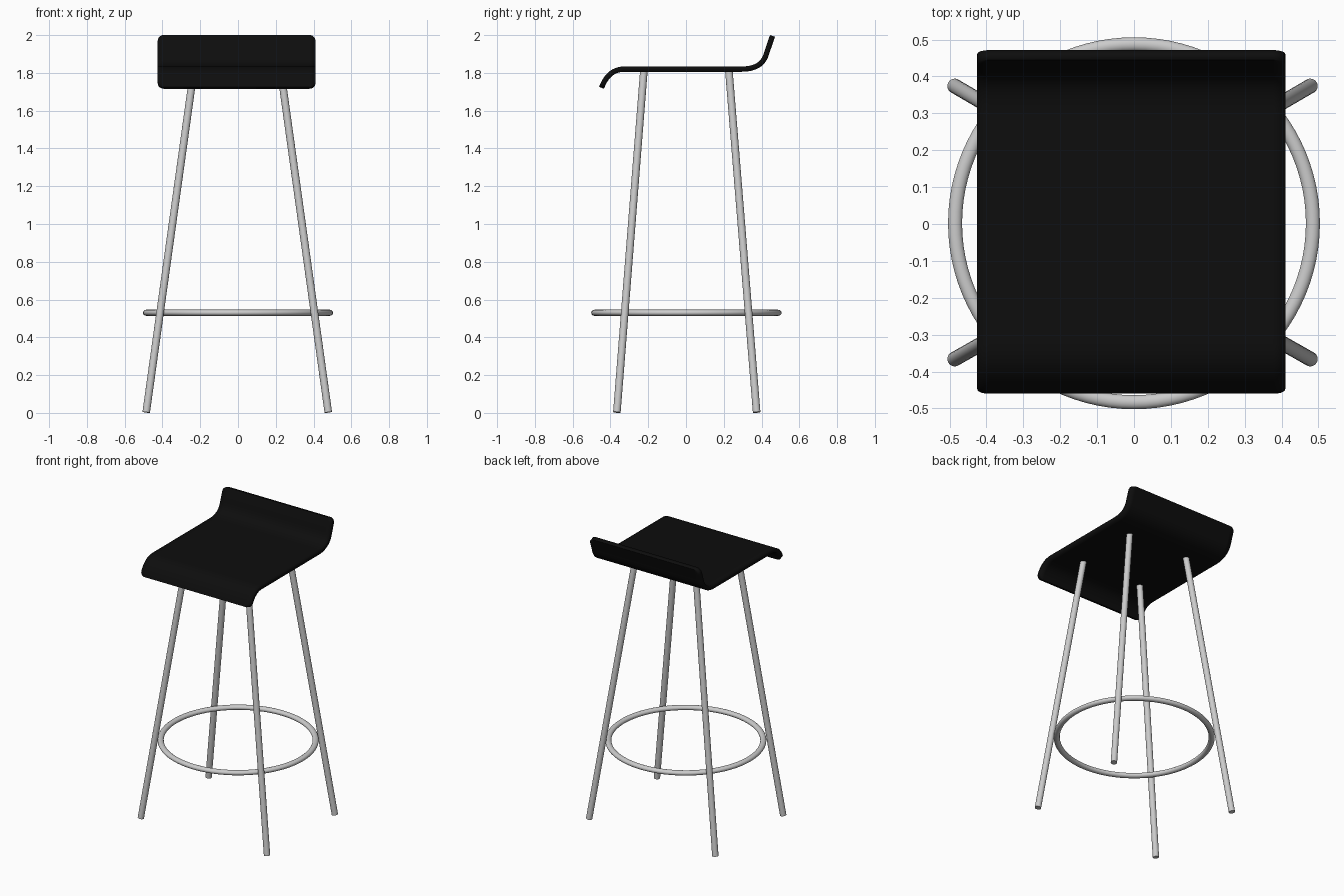
import bpy, bmesh, math
from mathutils import Vector

if "Cube" in bpy.data.objects:
    bpy.data.objects.remove(bpy.data.objects["Cube"])

black = bpy.data.materials.new("black_seat")
black.diffuse_color = (0.004, 0.004, 0.004, 1)
black.use_nodes = True
black.node_tree.nodes["Principled BSDF"].inputs["Base Color"].default_value = black.diffuse_color


def smooth(ob, angle=40):
    bpy.ops.object.select_all(action='DESELECT')
    ob.select_set(True)
    bpy.context.view_layer.objects.active = ob
    bpy.ops.object.shade_smooth_by_angle(angle=math.radians(angle))


def quad_bezier(a, b, c, n=14):
    a, b, c = Vector(a), Vector(b), Vector(c)
    return [a * (1 - t) ** 2 + b * 2 * t * (1 - t) + c * t * t
            for t in (i / n for i in range(n + 1))]


# Seat: side profile (y, z) with a drooping front lip and an upturned back
profile = quad_bezier((-0.447, 1.721), (-0.412, 1.82), (-0.325, 1.82))
profile += quad_bezier((0.295, 1.82), (0.405, 1.82), (0.427, 1.905))
profile += [Vector((0.443, 1.952)), Vector((0.458, 1.996))]
dist = [0.0]
for p, q in zip(profile, profile[1:]):
    dist.append(dist[-1] + (q - p).length)
total = dist[-1]


def at(s):
    for i in range(len(dist) - 1):
        if s <= dist[i + 1] + 1e-9:
            return profile[i].lerp(profile[i + 1], (s - dist[i]) / (dist[i + 1] - dist[i]))
    return profile[-1]


# Rows get narrower near both ends to round the four corners
R, HALF, CX = 0.032, 0.4175, -0.0075
ends = [R * (1 - math.cos(math.radians(a))) for a in (0, 15, 30, 45, 60, 75, 90)]
stations = sorted(ends + [total - e for e in ends] + [d for d in dist if R + 0.004 < d < total - R - 0.004])
bm = bmesh.new()
rows = []
for s in stations:
    y, z = at(s)
    e = max(0.0, R - min(s, total - s))
    w = HALF - R + math.sqrt(max(0.0, R * R - e * e))
    xs = (-w, -(HALF - R), 0, HALF - R, w)
    rows.append([bm.verts.new((CX + x, y, z)) for x in xs])
for r0, r1 in zip(rows, rows[1:]):
    for i in range(4):
        bm.faces.new((r0[i], r0[i + 1], r1[i + 1], r1[i]))
bmesh.ops.remove_doubles(bm, verts=bm.verts, dist=1e-5)
bmesh.ops.recalc_face_normals(bm, faces=bm.faces)
mesh = bpy.data.meshes.new("seat")
bm.to_mesh(mesh)
bm.free()
seat = bpy.data.objects.new("seat", mesh)
bpy.context.collection.objects.link(seat)
mesh.materials.append(black)
solid = seat.modifiers.new("thickness", 'SOLIDIFY')
solid.thickness = 0.028
solid.offset = 0
smooth(seat)

# Four splayed round legs
for sy, side in ((-1, "front"), (1, "back")):
    for sx, hand in ((-1, "left"), (1, "right")):
        foot = Vector((-0.004 + sx * 0.482, 0.004 + sy * 0.37, 0.003))
        top = Vector((-0.004 + sx * 0.23, 0.002 + sy * 0.225, 1.812))
        d = top - foot
        bpy.ops.mesh.primitive_cylinder_add(vertices=32, radius=0.02, depth=d.length,
                                            location=(foot + top) / 2,
                                            rotation=d.to_track_quat('Z', 'Y').to_euler())
        leg = bpy.context.object
        leg.name = f"{side}_{hand}_leg"
        smooth(leg)

# Footrest ring joining the legs
bpy.ops.mesh.primitive_torus_add(major_segments=96, minor_segments=20, major_radius=0.485,
                                 minor_radius=0.019, location=(0, 0.002, 0.53))
ring = bpy.context.object
ring.name = "footrest_ring"
ring.scale.z = 0.85
smooth(ring)
